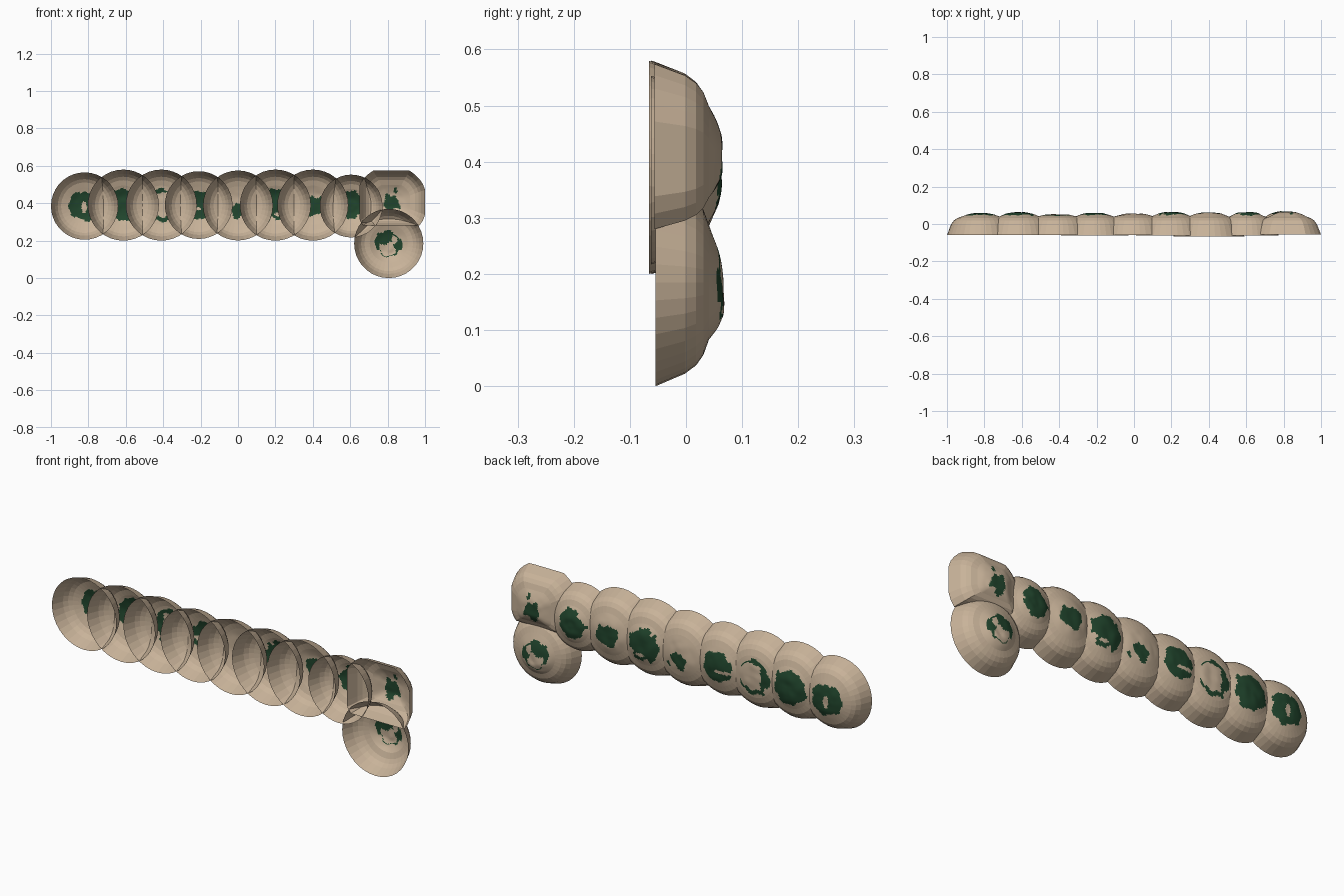
import bpy, bmesh, math
from mathutils import Vector, noise

if "Cube" in bpy.data.objects:
    bpy.data.objects.remove(bpy.data.objects["Cube"])


def material(name, rgb):
    m = bpy.data.materials.new(name)
    m.diffuse_color = (*rgb, 1)
    m.use_nodes = True
    m.node_tree.nodes["Principled BSDF"].inputs["Base Color"].default_value = m.diffuse_color
    return m


TAN = material("tan_shell", (0.58, 0.45, 0.32))
GREEN = material("dark_green", (0.015, 0.06, 0.026))
SEG = 36

# Outer wall profile: (radius fraction, y); the cap continues inside
WALL = [(1.0, None), (0.88, -0.002), (0.80, 0.018), (0.70, 0.031), (0.55, 0.041)]
CAP_RINGS = 18


def is_green(p, patch, holes, seed):
    """Irregular patch outline with ragged oval holes cut out of it."""
    x, z = p
    px, pz, pr, ragged = patch
    n = noise.noise(Vector((x * 28, z * 28, seed * 7.3)))
    if math.hypot(x - px, z - pz) > pr * (1 + ragged * n):
        return False
    return all(math.hypot((x - hx) / rx, (z - hz) / rz) > 1 + 0.5 * n
               for hx, hz, rx, rz in holes)


def dome(name, cx, cz, r, rim_y, top, patch, holes=(), peak=(0, 0), clip=None, seed=0):
    bm = bmesh.new()
    rings = []
    fracs = [f for f, _ in WALL] + [0.55 * (1 - i / CAP_RINGS) for i in range(1, CAP_RINGS)]
    for k, f in enumerate(fracs):
        ring = []
        for i in range(SEG):
            a = 2 * math.pi * i / SEG
            x, z = math.cos(a), math.sin(a)
            if clip:    # flatten the sides into a rounded square
                x0, x1, z0, z1 = clip
                x = min(max(x * r, x0), x1) / r
                z = min(max(z * r, z0), z1) / r
            if k < len(WALL):
                y = rim_y if k == 0 else WALL[k][1]
                s = 0
            else:       # gently lumpy cap
                s = 1 - f / 0.55
                y = 0.041 + (top - 0.041) * math.sin(min(1, s * 1.4) * math.pi / 2)
                y += 0.003 * min(1, 3 * s) * noise.noise(Vector((x * f * 5, z * f * 5, seed * 3.1)))
            ring.append(bm.verts.new((cx + x * f * r + peak[0] * s, y,
                                      cz + z * f * r + peak[1] * s)))
        rings.append(ring)
    for k, (a, b) in enumerate(zip(rings, rings[1:])):
        for i in range(SEG):
            j = (i + 1) % SEG
            face = bm.faces.new((a[i], b[i], b[j], a[j]))
            face.smooth = k >= len(WALL) - 1
    bm.faces.new(rings[-1])
    for face in bm.faces:
        c = face.calc_center_median()
        if is_green((c.x - cx, c.z - cz), patch, holes, seed):
            face.material_index = 1
    bmesh.ops.recalc_face_normals(bm, faces=bm.faces)
    if sum(f.normal.y * f.calc_area() for f in bm.faces) < 0:
        bmesh.ops.reverse_faces(bm, faces=bm.faces)
    me = bpy.data.meshes.new(name)
    bm.to_mesh(me)
    bm.free()
    me.materials.append(TAN)
    me.materials.append(GREEN)
    bpy.context.collection.objects.link(bpy.data.objects.new(name, me))


# Row of eight round shells: x, z, radius, rim y, top y, patch, holes
ROW = [
    (-0.82, 0.385, 0.180, -0.060, 0.058, (0, 0, 0.080, 0.25), [(0.0, -0.01, 0.016, 0.035)]),
    (-0.613, 0.390, 0.190, -0.060, 0.062, (0, 0, 0.082, 0.3), []),
    (-0.41, 0.390, 0.190, -0.060, 0.051, (0, 0, 0.085, 0.2),
     [(0.01, 0, 0.066, 0.062), (0.08, 0.02, 0.05, 0.03)]),
    (-0.21, 0.390, 0.181, -0.062, 0.058, (0, 0, 0.078, 0.2), [(-0.035, -0.02, 0.045, 0.008)]),
    (0.0, 0.388, 0.187, -0.060, 0.055, (0.015, -0.015, 0.046, 0.7), [(0.0, 0.035, 0.02, 0.025)]),
    (0.20, 0.390, 0.190, -0.062, 0.063, (0, 0, 0.082, 0.4), [(0.02, -0.05, 0.03, 0.008)]),
    (0.40, 0.390, 0.190, -0.066, 0.061, (0, 0, 0.060, 0.4), [(0.02, 0.05, 0.02, 0.015)]),
    (0.605, 0.385, 0.168, -0.062, 0.063, (0, 0, 0.070, 0.35), []),
]
for n, (x, z, r, rim, top, patch, holes) in enumerate(ROW):
    dome(f"row_shell_{n + 1}", x, z, r, rim, top, patch, holes, seed=n + 1)

# Corner shell with flattened sides
dome("corner_shell", 0.82, 0.405, 0.195, -0.056, 0.064, (0, 0, 0.052, 0.8),
     clip=(-0.17, 0.18, -0.125, 0.17), seed=9)

# Lower shell below the corner
dome("lower_shell", 0.806, 0.185, 0.185, -0.054, 0.066, (0, 0, 0.072, 0.4),
     [(-0.005, -0.03, 0.045, 0.035), (0.03, 0.02, 0.012, 0.025)], peak=(0, -0.035), seed=10)
